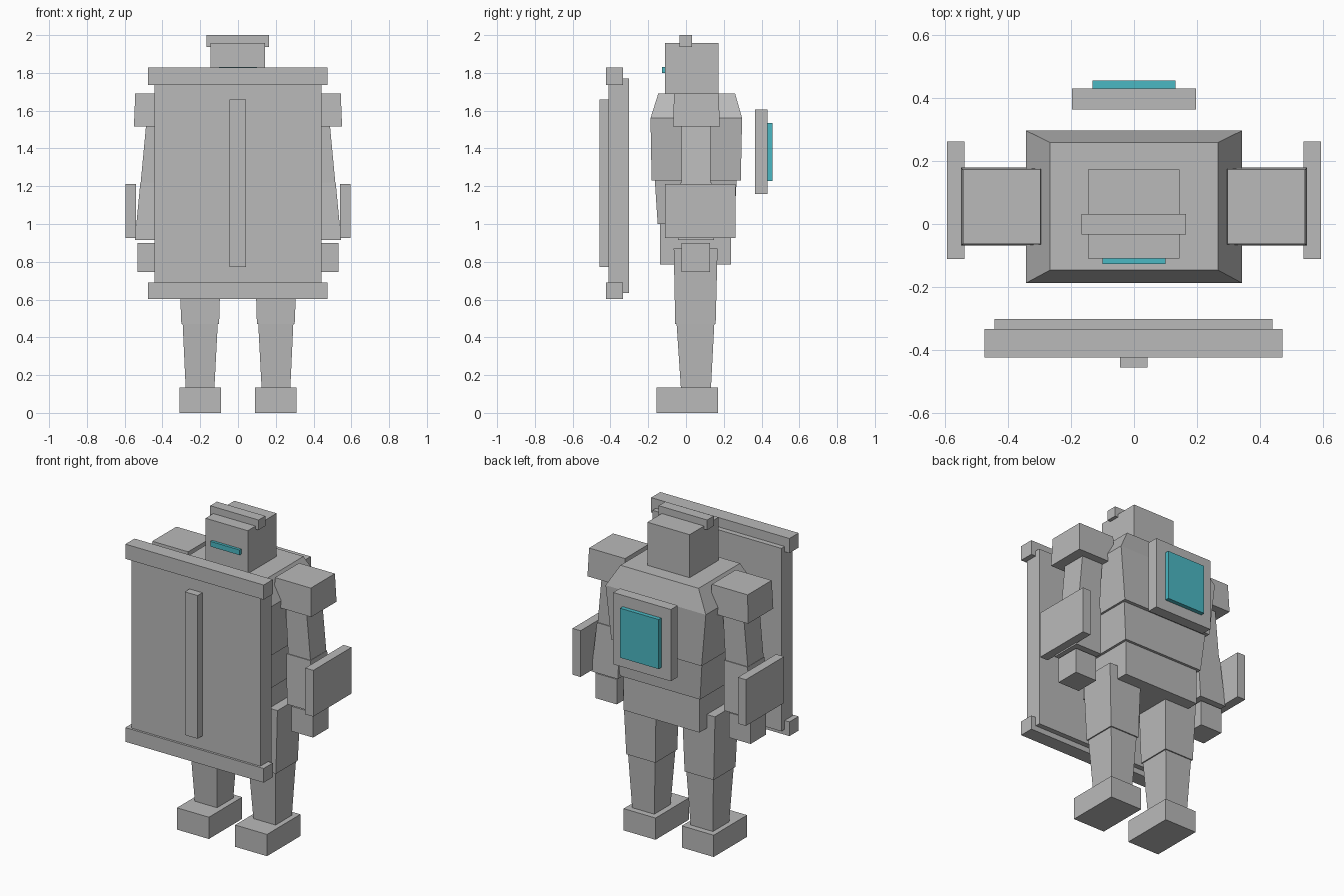
import bpy


def make_material(name, color):
    mat = bpy.data.materials.new(name)
    mat.diffuse_color = (*color, 1.0)
    return mat


GREY = make_material("grey armour", (0.49, 0.49, 0.49))
TEAL = make_material("teal glow", (0.07, 0.48, 0.55))


def loft(name, sections, mat=GREY):
    """Stack of rectangles (z, x0, x1, y0, y1), listed bottom to top."""
    verts, faces = [], []
    for z, x0, x1, y0, y1 in sections:
        verts += [(x0, y0, z), (x1, y0, z), (x1, y1, z), (x0, y1, z)]
    for s in range(len(sections) - 1):
        b = s * 4
        for i in range(4):
            j = (i + 1) % 4
            faces.append((b + i, b + j, b + 4 + j, b + 4 + i))
    top = len(verts) - 4
    faces += [(3, 2, 1, 0), (top, top + 1, top + 2, top + 3)]
    mesh = bpy.data.meshes.new(name)
    mesh.from_pydata(verts, [], faces)
    mesh.materials.append(mat)
    obj = bpy.data.objects.new(name, mesh)
    bpy.context.collection.objects.link(obj)
    return obj


def box(name, x, y, z, mat=GREY):
    return loft(name, [(z[0], *x, *y), (z[1], *x, *y)], mat)


def sided(name, sections):
    """Right-hand part plus its mirror image across x = 0."""
    loft("right_" + name, sections)
    loft("left_" + name, [(z, -x1, -x0, y0, y1) for z, x0, x1, y0, y1 in sections])


def sided_box(name, x, y, z):
    sided(name, [(z[0], *x, *y), (z[1], *x, *y)])


# Head, crest and visor
box("head", (-0.146, 0.144), (-0.11, 0.173), (1.68, 1.957))
box("head_crest", (-0.167, 0.165), (-0.034, 0.032), (1.938, 2.0))
box("visor", (-0.10, 0.10), (-0.127, -0.105), (1.80, 1.832), TEAL)

# Torso
loft("chest", [(1.23, -0.31, 0.31, -0.182, 0.29),
               (1.56, -0.344, 0.344, -0.188, 0.297),
               (1.69, -0.268, 0.268, -0.147, 0.26)])
loft("abdomen", [(1.00, -0.275, 0.275, -0.15, 0.255),
                 (1.23, -0.297, 0.297, -0.165, 0.268)])
box("pelvis", (-0.26, 0.26), (-0.137, 0.239), (0.785, 1.02))

# Back pack with glowing panel
box("back_pack", (-0.198, 0.198), (0.364, 0.431), (1.16, 1.605))
box("back_panel", (-0.132, 0.132), (0.425, 0.457), (1.228, 1.535), TEAL)

# Arms
sided("shoulder_pad", [(1.515, 0.293, 0.551, -0.069, 0.179),
                       (1.69, 0.298, 0.544, -0.063, 0.173)])
sided("upper_arm", [(1.21, 0.362, 0.516, -0.025, 0.13),
                    (1.53, 0.343, 0.486, -0.025, 0.13)])
sided("forearm", [(0.915, 0.365, 0.546, -0.043, 0.148),
                  (1.22, 0.355, 0.517, -0.03, 0.135)])
sided_box("hand", (0.385, 0.533), (-0.025, 0.128), (0.745, 0.90))
sided_box("arm_plate", (0.54, 0.595), (-0.112, 0.263), (0.925, 1.212))

# Legs
sided("thigh", [(0.47, 0.10, 0.300, -0.057, 0.157),
                (0.87, 0.089, 0.316, -0.065, 0.167)])
sided("shin", [(0.13, 0.125, 0.277, -0.027, 0.132),
               (0.475, 0.107, 0.293, -0.05, 0.15)])
sided_box("foot", (0.09, 0.309), (-0.157, 0.17), (0.0, 0.135))

# Shield held in front
box("shield_panel", (-0.443, 0.441), (-0.41, -0.302), (0.635, 1.77))
for label, z in (("top", (1.737, 1.828)), ("bottom", (0.602, 0.69))):
    box("shield_" + label + "_rail", (-0.476, 0.473), (-0.424, -0.334), z)
box("shield_rib", (-0.045, 0.043), (-0.457, -0.405), (0.772, 1.66))
